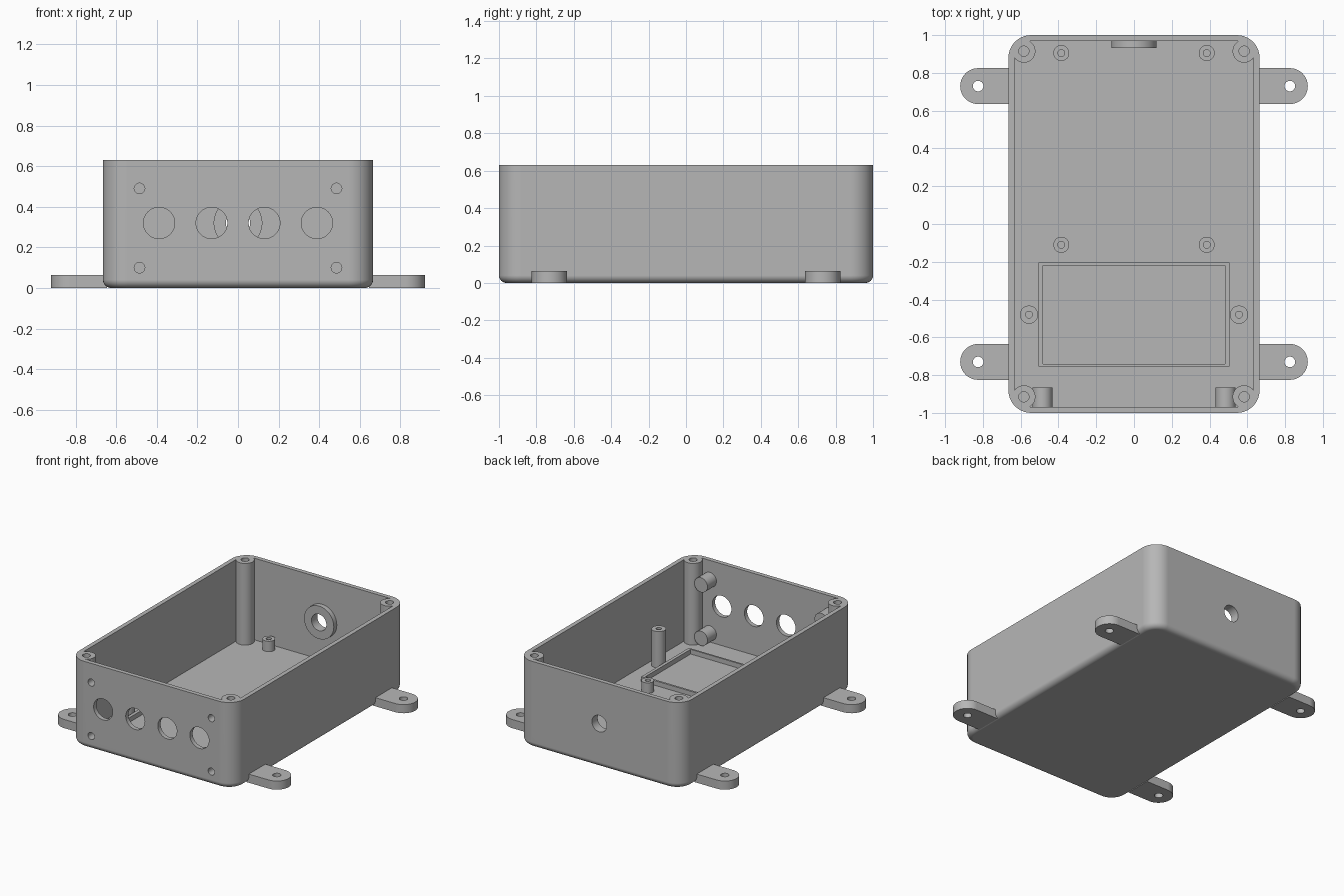
import bpy
import bmesh
from math import sin, cos, pi, radians
from mathutils import Matrix

cube = bpy.data.objects.get("Cube")
if cube:
    bpy.data.objects.remove(cube, do_unlink=True)

grey = bpy.data.materials.new("plain grey")
grey.use_nodes = True
grey.diffuse_color = (0.47, 0.47, 0.47, 1)
grey.node_tree.nodes["Principled BSDF"].inputs["Base Color"].default_value = grey.diffuse_color

W, D, H = 0.665, 1.0, 0.63      # half width, half depth, height of the box
WALL, FLOOR, FILLET = 0.032, 0.034, 0.04
MID_Z = 0.32                    # height of the cable holes
SIDES = (-1, 1)
CORNERS = [(x, y) for x in SIDES for y in SIDES]


def circle(r, z, n=48):
    return [(r * cos(2 * pi * i / n), r * sin(2 * pi * i / n), z) for i in range(n)]


def rounded_rect(w, d, r, z, n=10):
    pts = []
    for k, (sx, sy) in enumerate([(1, 1), (-1, 1), (-1, -1), (1, -1)]):
        for i in range(n + 1):
            a = pi / 2 * (k + i / n)
            pts.append((sx * (w - r) + r * cos(a), sy * (d - r) + r * sin(a), z))
    return pts


def rect(x0, x1, y0, y1, z):
    return [(x0, y0, z), (x1, y0, z), (x1, y1, z), (x0, y1, z)]


def loft(name, rings, matrix=Matrix(), closed=False):
    """Skin a stack of rings; cap both ends, or join last to first."""
    bm = bmesh.new()
    loops = [[bm.verts.new(p) for p in ring] for ring in rings]
    pairs = list(zip(loops, loops[1:]))
    if closed:
        pairs.append((loops[-1], loops[0]))
    else:
        bm.faces.new(loops[0])
        bm.faces.new(loops[-1])
    for a, b in pairs:
        for i in range(len(a)):
            j = (i + 1) % len(a)
            bm.faces.new((a[i], a[j], b[j], b[i]))
    bm.transform(matrix)
    bmesh.ops.recalc_face_normals(bm, faces=bm.faces[:])
    mesh = bpy.data.meshes.new(name)
    bm.to_mesh(mesh)
    bm.free()
    mesh.materials.append(grey)
    obj = bpy.data.objects.new(name, mesh)
    bpy.context.collection.objects.link(obj)
    return obj


def activate(obj):
    bpy.ops.object.select_all(action="DESELECT")
    obj.select_set(True)
    bpy.context.view_layer.objects.active = obj


def cut(obj, cutter):
    mod = obj.modifiers.new("cut", "BOOLEAN")
    mod.operation, mod.solver, mod.object = "DIFFERENCE", "EXACT", cutter
    activate(obj)
    bpy.ops.object.modifier_apply(modifier=mod.name)
    bpy.data.objects.remove(cutter, do_unlink=True)


def finish(obj):
    activate(obj)
    bpy.ops.object.shade_smooth_by_angle(angle=radians(30))
    mod = obj.modifiers.new("even shading", "WEIGHTED_NORMAL")
    mod.keep_sharp = True


def at(x, y, z=0):
    return Matrix.Translation((x, y, z))


def along_y(x, y, z):
    """Turn local z to point along +y."""
    return at(x, y, z) @ Matrix.Rotation(-pi / 2, 4, "X")


def rod(r, z0, z1, matrix):
    return loft("cutter", [circle(r, z0), circle(r, z1)], matrix)


def blind_tube(name, r, hole, z0, z1, hole_end, matrix):
    return loft(name, [circle(r, z0), circle(r, z1), circle(hole, z1),
                       circle(hole, hole_end)], matrix)


# Box: rounded lower edge, straight walls
rings = []
for i in range(7):
    a = pi / 2 * i / 6
    inset = FILLET * (1 - sin(a))
    rings.append(rounded_rect(W - inset, D - inset, 0.12 - inset, FILLET * (1 - cos(a))))
rings.append(rounded_rect(W, D, 0.12, H))
box = loft("box_shell", rings)

# Cavity that leaves the four corner screw posts standing
cavity = loft("cutter", [rounded_rect(W - WALL, D - WALL, 0.088, z) for z in (FLOOR, H + 0.1)])
for sx, sy in CORNERS:
    cut(cavity, rod(0.061, -0.1, 0.9, at(sx * 0.583, sy * 0.915)))
cut(box, cavity)
for sx, sy in CORNERS:
    cut(box, rod(0.027, 0.35, 0.8, at(sx * 0.583, sy * 0.915)))

# Holes in the front and back walls
for i in range(4):
    cut(box, rod(0.077, -0.05, 0.05, along_y((i - 1.5) * 0.259, -D, MID_Z)))
cut(box, rod(0.06, -0.1, 0.05, along_y(0, D, MID_Z)))
for sx in SIDES:
    for z in (0.1, 0.49):
        cut(box, rod(0.026, -0.05, 0.05, along_y(sx * 0.485, -D, z)))
finish(box)

# Blind screw bosses behind the front wall
for sx in SIDES:
    for z in (0.1, 0.49):
        flip = along_y(sx * 0.485, -0.865, z) @ Matrix.Rotation(pi, 4, "X")
        finish(blind_tube("front_boss", 0.053, 0.026, 0, 0.11, 0.03, flip))

# Ring around the back hole
ring = [circle(0.12, 0), circle(0.12, 0.04), circle(0.06, 0.04), circle(0.06, 0)]
finish(loft("back_hole_ring", ring, along_y(0, 0.933, MID_Z), closed=True))

# Floor standoffs, short and tall
for sx in SIDES:
    for y in (0.905, -0.11):
        finish(blind_tube("short_standoff", 0.042, 0.018, 0.02, 0.11, 0.04, at(sx * 0.385, y)))
    finish(blind_tube("tall_standoff", 0.048, 0.018, 0.02, 0.3, 0.1, at(sx * 0.556, -0.48)))

# Raised frame on the floor
outer, inner = (-0.505, 0.505, -0.755, -0.205), (-0.482, 0.482, -0.742, -0.22)
finish(loft("floor_frame", [rect(*outer, 0.025), rect(*outer, 0.068),
                            rect(*inner, 0.068), rect(*inner, 0.025)], closed=True))

# Mounting tabs with rounded ends
for sx, sy in CORNERS:
    outline = [(0.645, 0.095), (0.645, -0.095)]
    for i in range(25):
        a = pi * (i / 24 - 0.5)
        outline.append((0.825 + 0.095 * cos(a), 0.095 * sin(a)))
    tab = loft("mounting_tab", [[(sx * x, sy * 0.73 + y, z) for x, y in outline]
                                for z in (0, 0.063)])
    cut(tab, rod(0.028, -0.1, 0.2, at(sx * 0.825, sy * 0.73)))
    finish(tab)
